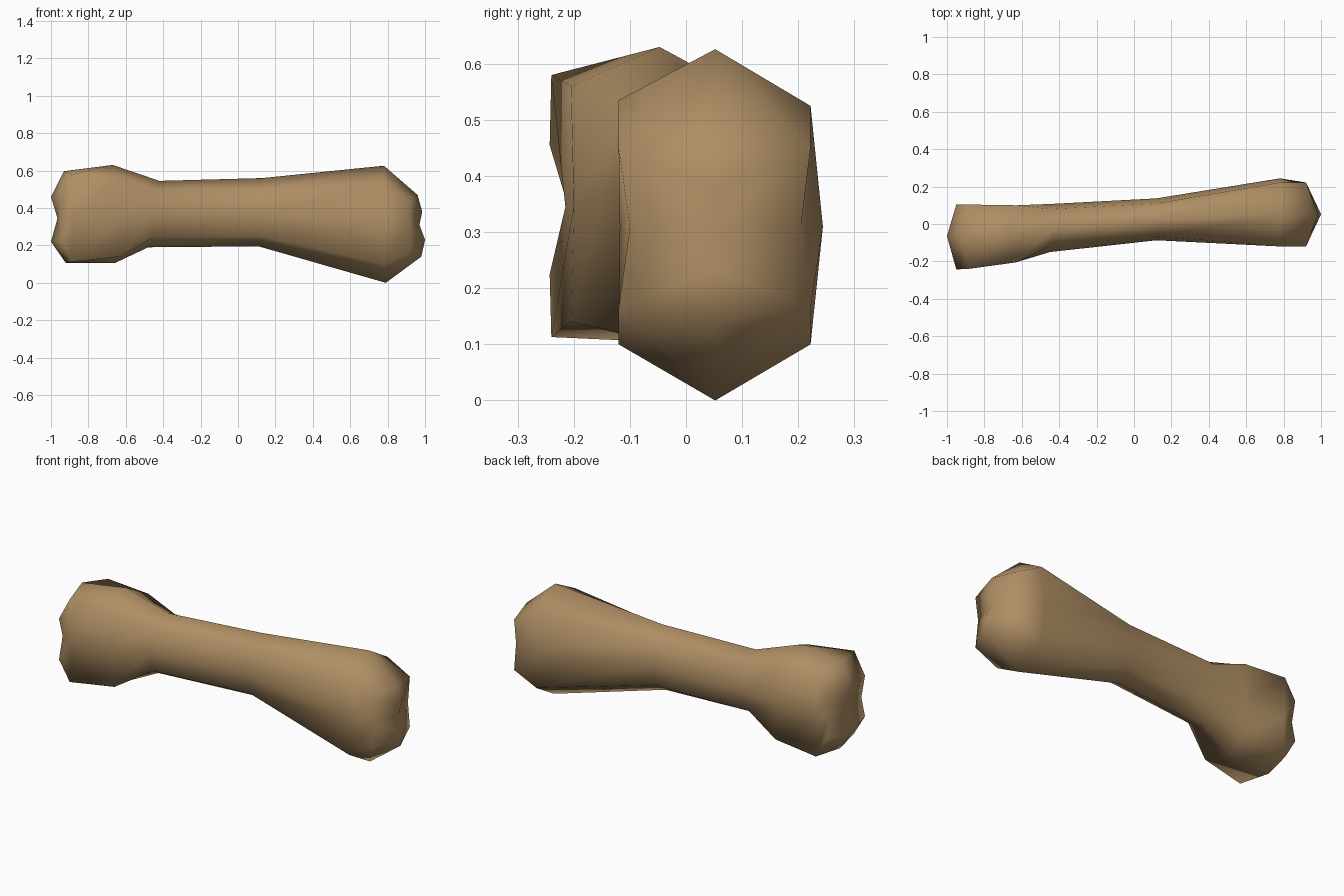
import bpy, bmesh

if "Cube" in bpy.data.objects:
    bpy.data.objects.remove(bpy.data.objects["Cube"])

mat = bpy.data.materials.new("bone brown")
mat.diffuse_color = (0.43, 0.275, 0.13, 1)
mat.use_nodes = True
mat.node_tree.nodes["Principled BSDF"].inputs["Base Color"].default_value = mat.diffuse_color

bm = bmesh.new()


def ring(x, xs, y, yb, yf, z, zs, zc):
    """Eight points: top, top back, back, low back, bottom, low front, front, top front.
    x: side x, xs: x of top/bottom, y: ridge y, yb/yf: (corner, mid) side y,
    z: top/bottom z, zs: corner zs (top back, top front, low), zc: middle z."""
    pts = [(xs[0], y, z[0]), (x, yb[0], zs[0]), (x, yb[1], zc), (x, yb[0], zs[2]),
           (xs[1], y, z[1]), (x, yf[0], zs[2]), (x, yf[1], zc), (x, yf[0], zs[1])]
    return [bm.verts.new(p) for p in pts]


# cross-sections from the left knuckle to the right one
rings = [
    ring(-.95, (-1, -1), -.065, (.105, .08), (-.243, -.21), (.46, .22), (.455, .455, .225), .345),
    ring(-.885, (-.93, -.92), -.065, (.104, .095), (-.24, -.215), (.597, .105), (.565, .58, .113), .345),
    ring(-.63, (-.67, -.66), -.047, (.10, .10), (-.205, -.20), (.63, .105), (.55, .56, .14), .345),
    ring(-.45, (-.42, -.48), -.025, (.08, .107), (-.12, -.15), (.545, .19), (.49, .49, .245), .365),
    ring(.12, (.13, .11), .027, (.11, .137), (-.065, -.087), (.56, .195), (.49, .49, .25), .37),
    ring(.78, (.78, .79), .052, (.222, .244), (-.12, -.118), (.626, 0), (.525, .535, .10), .31),
    ring(.92, (.96, .98), .052, (.222, .205), (-.12, -.10), (.47, .14), (.45, .45, .165), .31),
]
for a, b in zip(rings, rings[1:]):
    for i in range(8):
        j = (i + 1) % 8
        bm.faces.new((a[i], a[j], b[j], b[i]))

# left end: two lobes meeting in a groove
L = rings[0]
c = bm.verts.new((-.965, -.065, .345))
for i in (0, 2, 4, 6):
    o = (i + 1) % 8
    bm.faces.new((L[i], L[o], c))
    bm.faces.new((L[o], L[(i + 2) % 8], c))

# right end: two lobes with a raised ridge and a groove
R = rings[-1]
up, mid, low = [bm.verts.new(p) for p in
                ((.985, .052, .38), (.97, .052, .31), (1, .052, .23))]
for s in ((1, 2, 3), (7, 6, 5)):
    t, m, b = (R[k] for k in s)
    bm.faces.new((R[0], t, up))
    bm.faces.new((t, m, mid, up))
    bm.faces.new((m, b, low, mid))
    bm.faces.new((b, R[4], low))

bmesh.ops.recalc_face_normals(bm, faces=bm.faces)
mesh = bpy.data.meshes.new("bone")
bm.to_mesh(mesh)
bm.free()
mesh.materials.append(mat)
bone = bpy.data.objects.new("bone", mesh)
bpy.context.collection.objects.link(bone)
for p in mesh.polygons:
    p.use_smooth = True
